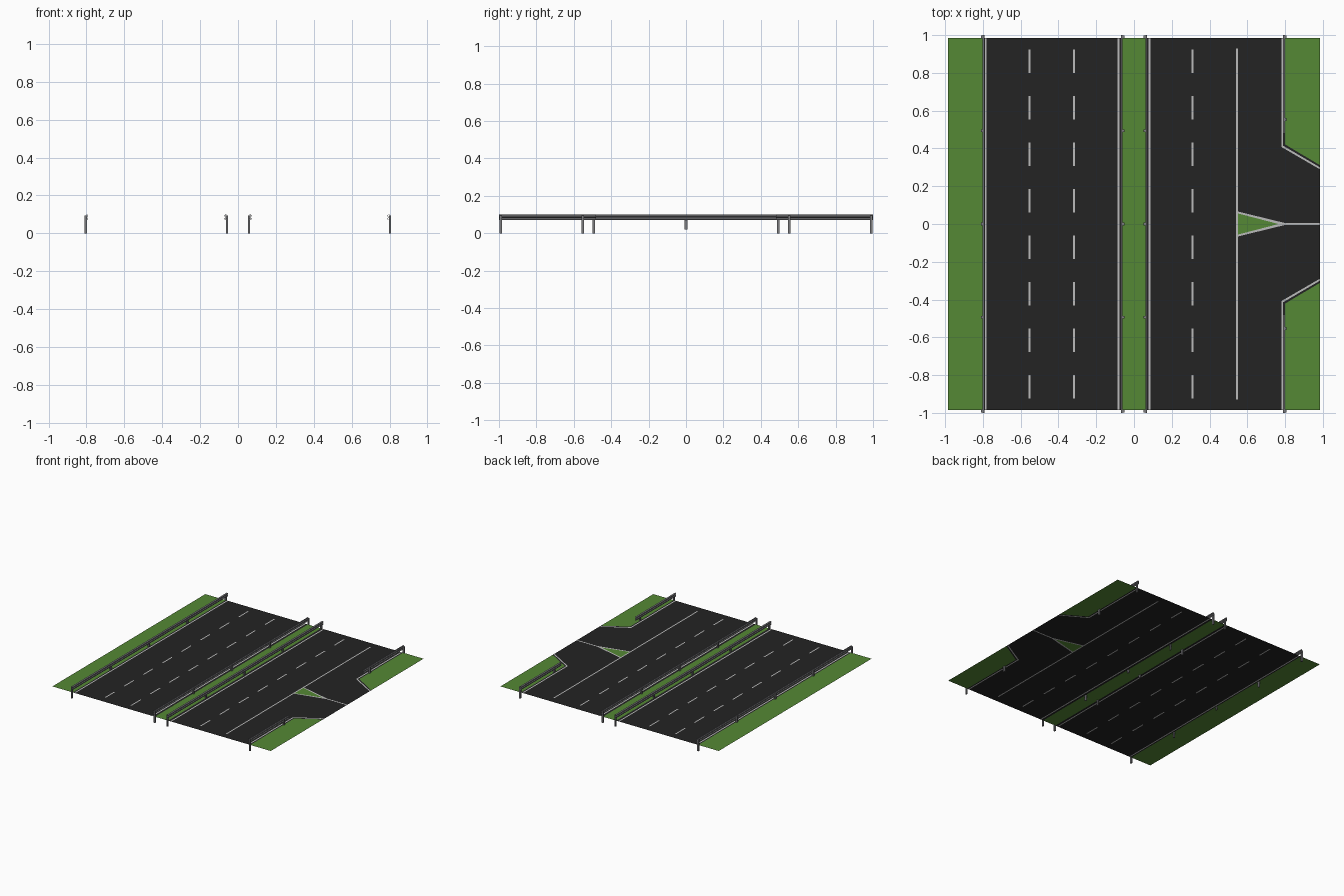
import bpy, bmesh

if "Cube" in bpy.data.objects:
    bpy.data.objects.remove(bpy.data.objects["Cube"])

Z = 0.045      # level of the ground sheet
E = 0.985      # half size of the ground sheet


def material(name, r, g, b):
    m = bpy.data.materials.new(name)
    m.diffuse_color = (r, g, b, 1)
    m.use_nodes = True
    m.node_tree.nodes["Principled BSDF"].inputs["Base Color"].default_value = m.diffuse_color
    return m


GRASS = material("grass_green", 0.09, 0.25, 0.035)
ASPHALT = material("asphalt_black", 0.017, 0.017, 0.017)
WHITE = material("line_white", 0.5, 0.5, 0.5)
STEEL = material("rail_steel", 0.2, 0.2, 0.21)


def finish(name, bm, mat):
    me = bpy.data.meshes.new(name)
    bm.to_mesh(me)
    bm.free()
    me.materials.append(mat)
    ob = bpy.data.objects.new(name, me)
    bpy.context.collection.objects.link(ob)
    return ob


def sheet(name, polys, mat):
    """Flat faces at ground level, all facing up."""
    bm = bmesh.new()
    for pts in polys:
        f = bm.faces.new([bm.verts.new((x, y, Z)) for x, y in pts])
        f.normal_update()
        if f.normal.z < 0:
            f.normal_flip()
    finish(name, bm, mat)


def rect(x0, x1, y0=-E, y1=E):
    return [(x0, y0), (x1, y0), (x1, y1), (x0, y1)]


def both(pts):
    """Polygon plus its mirror image across y = 0."""
    return [pts, [(x, -y) for x, y in pts]]


# carriageway lanes and shoulders
asphalt = [rect(-0.80, -0.79), rect(-0.78, -0.558), rect(-0.548, -0.322),
           rect(-0.312, -0.088), rect(-0.078, -0.06), rect(0.06, 0.078),
           rect(0.088, 0.305), rect(0.315, 0.54)]
asphalt += both(rect(0.54, 0.55, 0.928, E))

# dashed lane lines, set flush into the road
dashes = []
step = 2 * E / 8
for x in (-0.553, -0.317, 0.31):
    x0, x1 = x - 0.005, x + 0.005
    for i in range(8):
        y = -E + i * step
        a, b = y + step / 4, y + step * 3 / 4
        dashes.append(rect(x0, x1, a, b))
        asphalt += [rect(x0, x1, y, a), rect(x0, x1, b, y + step)]
sheet("dashed_lane_lines", dashes, WHITE)

# solid lines
lines = [rect(-0.79, -0.78), rect(-0.088, -0.078), rect(0.078, 0.088),
         rect(0.54, 0.55, -0.928, 0.928)]
# line bending into the side road, and the outline of the traffic island
lines += both([(0.78, E), (0.78, 0.408), (E, 0.289), (E, 0.300), (0.79, 0.414), (0.79, E)])
lines += both([(0.55, 0.066), (0.55, 0.056), (0.765, 0), (E, 0), (E, 0.005), (0.80, 0.005)])
sheet("solid_lines", lines, WHITE)

# exit lane with side road, and its outer shoulder
asphalt += both([(0.55, E), (0.55, 0.066), (0.80, 0.005), (E, 0.005),
                 (E, 0.289), (0.78, 0.408), (0.78, E)])
asphalt += both([(0.79, E), (0.79, 0.414), (E, 0.300), (E, 0.311), (0.80, 0.421), (0.80, E)])
sheet("road_surface", asphalt, ASPHALT)

# grass verges, median and island
sheet("grass_verge_left", [rect(-E, -0.80)], GRASS)
sheet("grass_median", [rect(-0.06, 0.06)], GRASS)
sheet("grass_verge_right", both([(0.80, E), (0.80, 0.421), (E, 0.311), (E, E)]), GRASS)
sheet("grass_island", [[(0.55, 0.056), (0.55, -0.056), (0.765, 0)]], GRASS)

# W-shaped beam section: (offset towards road, height)
PROFILE = [(0.005, 0.070), (0.012, 0.074), (0.012, 0.081), (0.006, 0.086),
           (0.012, 0.090), (0.012, 0.097), (0.005, 0.101)]


def guardrail(name, x, side, y0, y1, posts):
    # beam
    t = 0.003
    section = PROFILE + [(o - t, z) for o, z in reversed(PROFILE)]
    bm = bmesh.new()
    ends = [[bm.verts.new((x + side * o, y, z)) for o, z in section] for y in (y0, y1)]
    n = len(section)
    for i in range(n):
        j = (i + 1) % n
        bm.faces.new((ends[0][i], ends[0][j], ends[1][j], ends[1][i]))
    for e in ends:
        bm.faces.new(e)
    bmesh.ops.recalc_face_normals(bm, faces=bm.faces)
    finish(name + "_beam", bm, STEEL)
    # posts
    bm = bmesh.new()
    for y, base in posts:
        top = 0.094
        cube = bmesh.ops.create_cube(bm, size=1)["verts"]
        bmesh.ops.scale(bm, vec=(0.011, 0.014, top - base), verts=cube)
        bmesh.ops.translate(bm, vec=(x - side * 0.001, y, (top + base) / 2), verts=cube)
    finish(name + "_posts", bm, STEEL)


LONG = [(-0.99, 0), (-0.493, 0), (0, 0.02), (0.493, 0), (0.99, 0)]
guardrail("guardrail_left", -0.803, 1, -1, 1, LONG)
guardrail("guardrail_median_left", -0.058, -1, -1, 1, LONG)
guardrail("guardrail_median_right", 0.058, 1, -1, 1, LONG)
guardrail("guardrail_right_front", 0.801, -1, -1, -0.48, [(-0.99, 0), (-0.553, 0)])
guardrail("guardrail_right_back", 0.801, -1, 0.48, 1, [(0.99, 0), (0.553, 0)])
